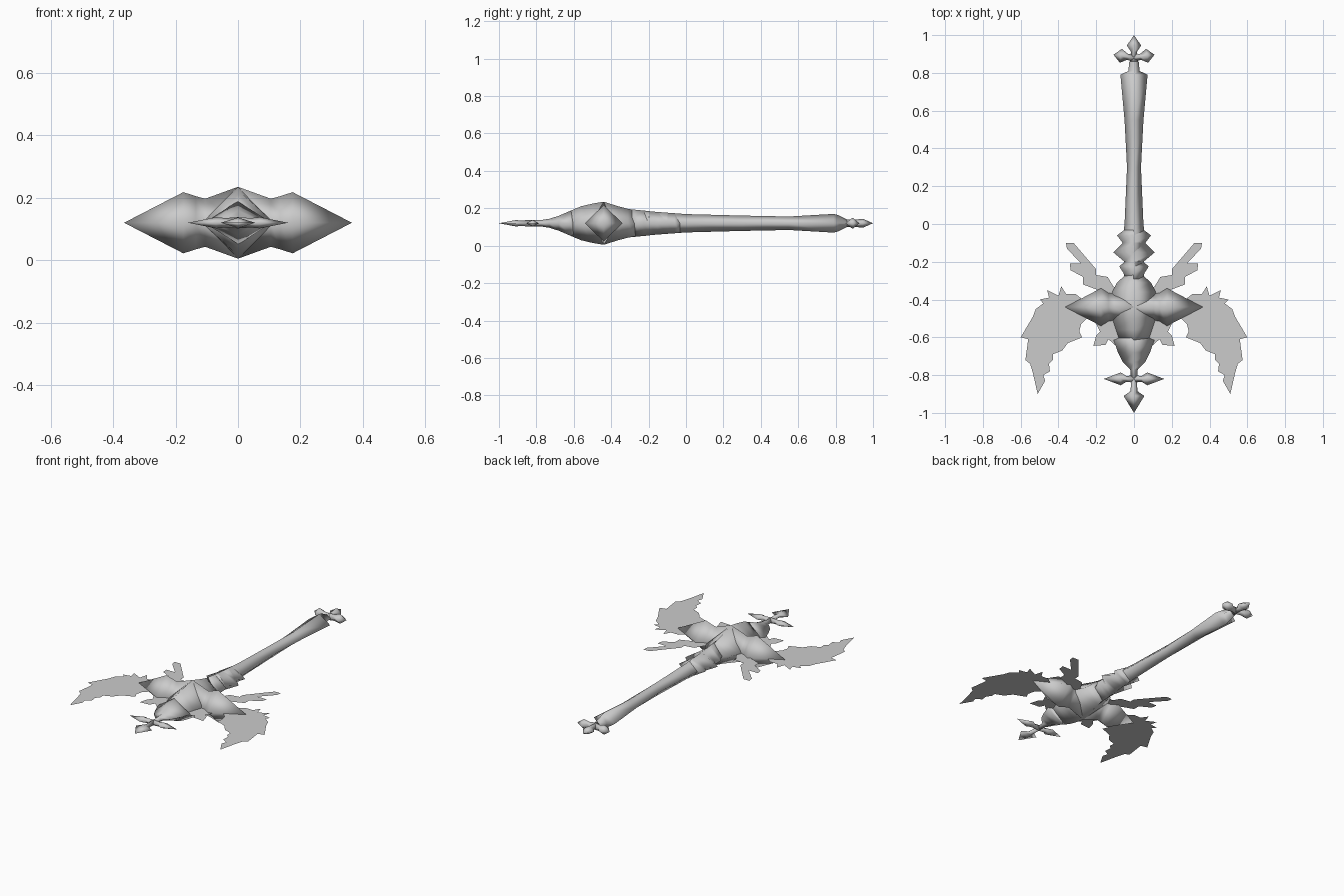
import bpy
import bmesh
from mathutils import Vector

if "Cube" in bpy.data.objects:
    bpy.data.objects.remove(bpy.data.objects["Cube"], do_unlink=True)

MID = 0.12  # height of the flat middle plane

metal = bpy.data.materials.new("plain grey")
metal.use_nodes = True
GREY = (0.6, 0.6, 0.6, 1)
metal.diffuse_color = GREY
metal.node_tree.nodes["Principled BSDF"].inputs["Base Color"].default_value = GREY


def finish(name, bm, smooth=True):
    """Turn a bmesh into a named object with the shared material."""
    mesh = bpy.data.meshes.new(name)
    bm.to_mesh(mesh)
    bm.free()
    mesh.materials.append(metal)
    for face in mesh.polygons:
        face.use_smooth = smooth
    obj = bpy.data.objects.new(name, mesh)
    bpy.context.collection.objects.link(obj)
    return obj


def diamond_loft(name, sections, start=(0, 0), heading=(0, 1)):
    """Loft diamond sections (distance, half width, half height) along a heading."""
    along = Vector((heading[0], heading[1], 0)).normalized()
    across = Vector((-along.y, along.x, 0))
    up = Vector((0, 0, 1))
    base = Vector((start[0], start[1], MID))
    bm = bmesh.new()
    rings = []
    for dist, wide, high in sections:
        centre = base + along * dist
        corners = (across * wide, up * high, -across * wide, -up * high)
        if wide == 0:
            rings.append([bm.verts.new(centre)] * 4)
        else:
            rings.append([bm.verts.new(centre + c) for c in corners])
    for low, top in zip(rings, rings[1:]):
        for i in range(4):
            j = (i + 1) % 4
            loop = list(dict.fromkeys((low[i], low[j], top[j], top[i])))
            bm.faces.new(loop)
    for ring in (rings[0], rings[-1]):
        if len(set(ring)) == 4:
            bm.faces.new(ring)
    bmesh.ops.recalc_face_normals(bm, faces=bm.faces)
    return finish(name, bm)


def feather(name, outline):
    """Flat jagged sheet given by its outline on the left, and its mirror image."""
    for side, sign in (("left", 1), ("right", -1)):
        bm = bmesh.new()
        face = bm.faces.new([bm.verts.new((sign * x, y, MID)) for x, y in outline])
        face.normal_update()
        if face.normal.z < 0:
            face.normal_flip()
        bmesh.ops.triangulate(bm, faces=[face])
        finish(side + "_" + name, bm, smooth=False)


# Long grip, flaring to the collar at the back
diamond_loft("grip", [
    (-.28, .05, .07), (-.04, .055, .052), (0, .05, .049), (.3, .037, .041),
    (.55, .05, .036), (.79, .072, .05), (.81, .03, .045), (.86, .025, .02)])

# Pointed guard rings, wide only sideways
diamond_loft("guard_rings", [
    (-.29, .05, .075), (-.26, .055, .071), (-.225, .078, .068), (-.2, .05, .065),
    (-.15, .11, .06), (-.1, .06, .055), (-.06, .09, .053), (-.03, .05, .05)])

# Swollen head and its collared lower point
diamond_loft("head", [
    (-.62, .075, .066), (-.56, .095, .091), (-.5, .115, .105), (-.44, .12, .115),
    (-.36, .115, .09), (-.31, .09, .077), (-.27, .045, .071)])
diamond_loft("lower_point", [
    (-.84, .015, .015), (-.77, .02, .018), (-.73, .06, .024), (-.68, .085, .04),
    (-.615, .108, .068), (-.6, .07, .07)])

# Broad side spikes
for side, sign in (("left", 1), ("right", -1)):
    diamond_loft(side + "_spike", [
        (0, .08, .115), (.105, .07, .077), (.135, .075, .085),
        (.175, .1, .098), (.365, 0, 0)],
        start=(0, -.44), heading=(sign, 0))

# Thin cross at the front tip
diamond_loft("front_cross_tip", [
    (0, .015, .018), (.07, .018, .015), (.095, .055, .017), (.185, 0, 0)],
    start=(0, -.815), heading=(0, -1))
for side, sign in (("left", 1), ("right", -1)):
    diamond_loft(side + "_front_cross_arm", [
        (0, .02, .018), (.04, .015, .015), (.07, .034, .018), (.16, 0, 0)],
        start=(0, -.82), heading=(sign, 0))

# Small cross at the end of the grip
diamond_loft("end_cross_tip", [
    (0, .022, .02), (.05, .015, .02), (.085, .038, .024), (.14, 0, 0)],
    start=(0, .86))
for side, sign in (("left", 1), ("right", -1)):
    diamond_loft(side + "_end_cross_arm", [
        (0, .022, .022), (.035, .016, .02), (.07, .037, .03), (.11, 0, 0)],
        start=(0, .88), heading=(sign, .15))

# Large curved wing feathers
feather("wing", [
    (.2, -.42), (.26, -.41), (.31, -.37), (.36, -.37), (.385, -.33), (.4, -.38),
    (.46, -.35), (.45, -.39), (.5, -.4), (.48, -.42), (.52, -.45), (.535, -.49),
    (.6, -.6), (.56, -.61), (.575, -.72), (.55, -.74), (.535, -.79),
    (.51, -.9), (.47, -.83), (.48, -.8), (.445, -.78), (.45, -.74), (.43, -.72),
    (.43, -.69), (.38, -.67), (.35, -.63), (.275, -.6), (.29, -.57),
    (.28, -.53), (.25, -.5), (.2, -.48)])

# Narrow feathers sweeping back toward the grip
feather("back_feather", [
    (.05, -.36), (.11, -.33), (.14, -.28), (.2, -.27), (.2, -.24), (.32, -.1),
    (.36, -.1), (.355, -.13), (.28, -.21), (.34, -.21), (.335, -.245),
    (.27, -.28), (.27, -.32), (.19, -.35), (.17, -.4), (.05, -.42)])

# Short feathers below the side spikes
feather("lower_feather", [
    (.05, -.46), (.19, -.48), (.2, -.53), (.18, -.57), (.2, -.59), (.215, -.645),
    (.15, -.64), (.135, -.61), (.09, -.65), (.05, -.62)])
